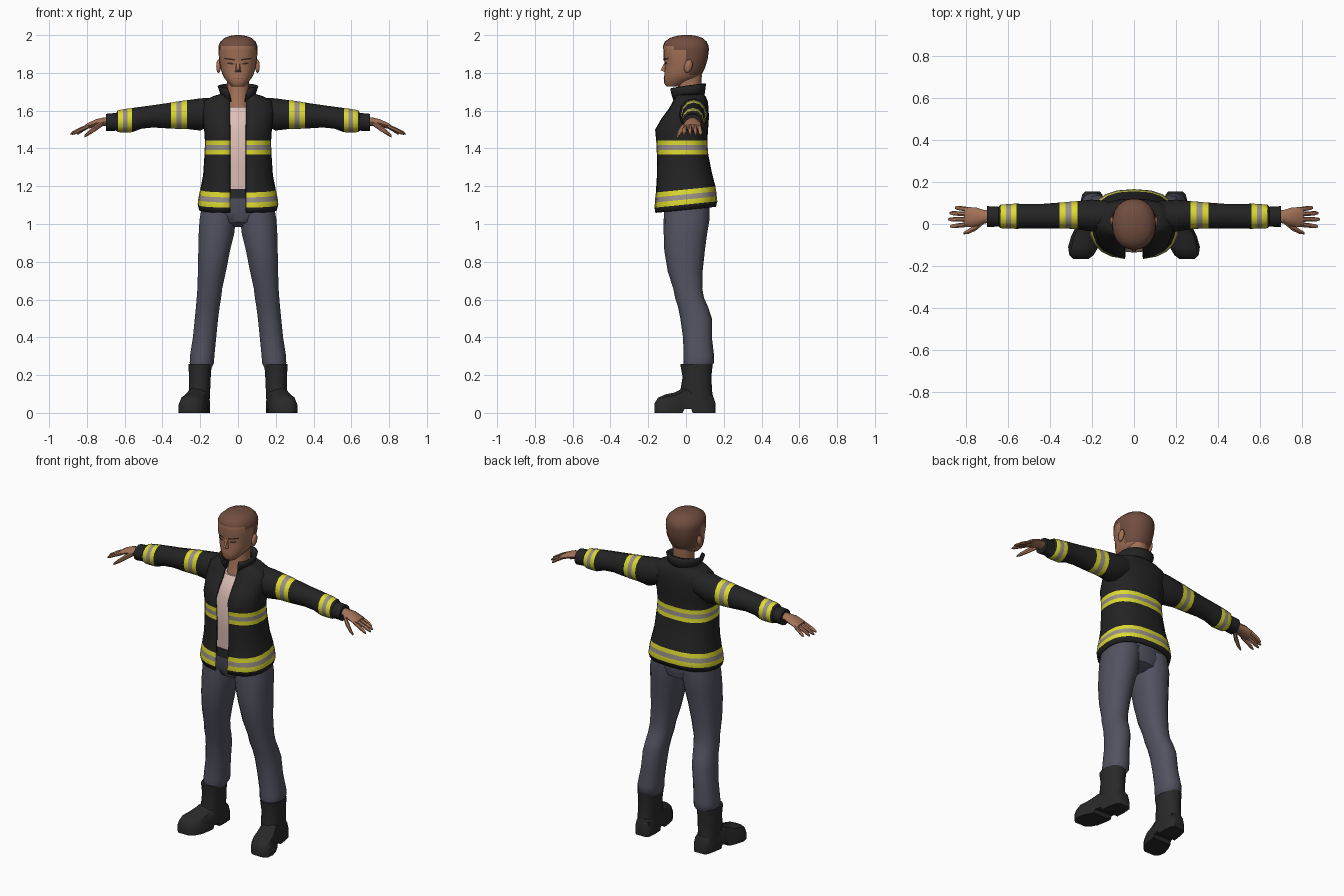
import bpy, bmesh, math


def material(name, rgb):
    m = bpy.data.materials.new(name)
    m.diffuse_color = (*rgb, 1)
    return m


SKIN = material("skin", (0.36, 0.165, 0.095))
HAIR = material("hair", (0.165, 0.075, 0.05))
DARK = material("brow_brown", (0.05, 0.025, 0.018))
COAT = material("coat_black", (0.017, 0.017, 0.018))
YELLOW = material("safety_yellow", (0.72, 0.70, 0.03))
SILVER = material("reflective_grey", (0.32, 0.28, 0.25))
SHIRT = material("shirt_pink", (0.72, 0.52, 0.47))
DENIM = material("trouser_blue", (0.085, 0.085, 0.12))
BOOT = material("boot_black", (0.022, 0.022, 0.023))
# the coat colour is repeated last so the lining can be offset to it
COAT_SET = [COAT, YELLOW, SILVER, COAT]


def spow(v, p):
    return math.copysign(abs(v) ** p, v)


def oval(z, cx, w, f, b, e=2.2, n=16, gap=0.0, shear=0.0):
    """Horizontal rounded ring from front f to back b, optionally open in front."""
    mid, h = (f + b) / 2, (b - f) / 2
    t0 = math.asin((gap / w) ** (e / 2)) if gap else 0
    count = n + 1 if gap else n
    pts = []
    for i in range(count):
        t = t0 + (2 * math.pi - 2 * t0) * i / n
        y = mid - h * spow(math.cos(t), 2 / e)
        pts.append((cx + w * spow(math.sin(t), 2 / e), y, z + shear * y))
    return pts


def cross(x, cy, ry, cz, rz, n=10):
    """Upright oval ring facing along x."""
    return [(x, cy + ry * math.cos(2 * math.pi * i / n),
             cz + rz * math.sin(2 * math.pi * i / n)) for i in range(n)]


def finish(name, bm, mats, mirror=False, solid=0.0, angle=42):
    for f in bm.faces:
        f.smooth = True
    for e in bm.edges:
        e.smooth = e.calc_face_angle(0) < math.radians(angle)
    me = bpy.data.meshes.new(name)
    bm.to_mesh(me)
    bm.free()
    for m in mats:
        me.materials.append(m)
    ob = bpy.data.objects.new(name, me)
    bpy.context.scene.collection.objects.link(ob)
    if solid:
        s = ob.modifiers.new("thickness", 'SOLIDIFY')
        s.thickness, s.offset, s.material_offset = solid, -1, 3
    if mirror:
        ob.modifiers.new("mirror", 'MIRROR')
    return ob


def loft(name, rings, mats, bands=None, closed=True, rule=None, **kw):
    """Skin a list of rings; bands maps a ring index to a material index."""
    bm = bmesh.new()
    vs = [[bm.verts.new(p) for p in r] for r in rings]
    n = len(rings[0])
    for k in range(len(vs) - 1):
        a, b = vs[k], vs[k + 1]
        for i in range(n if closed else n - 1):
            j = (i + 1) % n
            f = bm.faces.new((a[i], a[j], b[j], b[i]))
            f.material_index = (bands or {}).get(k, 0)
    if closed:
        bm.faces.new(vs[0])
        bm.faces.new(vs[-1])
        bmesh.ops.recalc_face_normals(bm, faces=bm.faces)
    if rule:
        for f in bm.faces:
            f.material_index = rule(f.calc_center_median())
    return finish(name, bm, mats, **kw)


# ---- head: z, half width, front, back
HEAD = [(1.728, .032, -.103, -.03), (1.745, .05, -.116, .0), (1.772, .072, -.116, .066),
        (1.79, .082, -.115, .082), (1.82, .091, -.114, .098), (1.85, .097, -.112, .108),
        (1.878, .101, -.119, .116), (1.922, .104, -.12, .121), (1.942, .103, -.122, .12),
        (1.965, .094, -.113, .11), (1.985, .072, -.085, .088), (1.996, .042, -.05, .055),
        (2.0, .014, -.02, .025)]


def hair_rule(c):
    if c.y < -.055:
        line = 1.942
    elif c.y < -.01:
        line = 1.922
    elif c.y < .02:
        line = 1.85
    else:
        line = 1.79
    return 1 if c.z > line else 0


loft("head", [oval(z, 0, w, f, b, n=24) for z, w, f, b in HEAD], [SKIN, HAIR], rule=hair_rule)


def face_point(x, z):
    for lo, hi in zip(HEAD, HEAD[1:]):
        if lo[0] <= z <= hi[0]:
            t = (z - lo[0]) / (hi[0] - lo[0])
            w, f, b = (lo[i] + (hi[i] - lo[i]) * t for i in (1, 2, 3))
            return (x, (f + b) / 2 - (b - f) / 2 * (1 - (x / w) ** 2.2) ** (1 / 2.2) - .004, z)


def face_plate(name, x0, x1, z0, z1, rise, mat):
    bm = bmesh.new()
    cols = []
    for i in range(5):
        t = i / 4
        x = x0 + (x1 - x0) * t
        cols.append([bm.verts.new(face_point(x, z + rise * t)) for z in (z0, z1)])
    for a, b in zip(cols, cols[1:]):
        bm.faces.new((a[0], b[0], b[1], a[1]))
    finish(name, bm, [mat], mirror=True)


face_plate("eyebrow", .016, .072, 1.865, 1.873, .008, DARK)
face_plate("eye", .025, .056, 1.844, 1.853, .003, DARK)
face_plate("mouth", .001, .026, 1.768, 1.771, 0, HAIR)

# nose wedge
bm = bmesh.new()
v = [bm.verts.new(p) for p in [(-.008, -.108, 1.865), (.008, -.108, 1.865), (.018, -.108, 1.802),
                               (-.018, -.108, 1.802), (-.006, -.134, 1.814), (.006, -.134, 1.814)]]
for q in [(0, 1, 5, 4), (1, 2, 5), (0, 4, 3), (3, 4, 5, 2), (0, 3, 2, 1)]:
    bm.faces.new([v[i] for i in q])
bmesh.ops.recalc_face_normals(bm, faces=bm.faces)
finish("nose", bm, [SKIN])

# ears
bm = bmesh.new()
bmesh.ops.create_uvsphere(bm, u_segments=10, v_segments=6, radius=1)
for p in bm.verts:
    p.co = (.103 + .013 * p.co.x, .012 + .022 * p.co.y + .006 * p.co.z, 1.835 + .036 * p.co.z)
finish("ear", bm, [SKIN], mirror=True)

# ---- neck, shirt, belt
loft("neck", [oval(z, 0, w, f, b) for z, w, f, b in [
    (1.58, .062, -.072, .06), (1.64, .06, -.056, .07), (1.70, .056, -.042, .08),
    (1.79, .06, -.04, .084)]], [SKIN])
loft("shirt", [oval(z, 0, w, f, b, 2.5) for z, w, f, b in [
    (1.15, .15, -.12, .10), (1.30, .15, -.126, .09), (1.50, .15, -.136, .09),
    (1.58, .13, -.098, .085), (1.62, .08, -.07, .07)]], [SHIRT])
loft("belt", [oval(z, 0, .183, -.128, .118, 2.5) for z in (1.135, 1.185)], [BOOT])

# ---- coat body: open front, hem lower in front, reflective bands
BODY = [(1.075, .207, -.163, .158), (1.103, .214, -.168, .166), (1.13, .211, -.166, .163),
        (1.157, .206, -.164, .160), (1.183, .200, -.161, .156), (1.26, .185, -.156, .138),
        (1.368, .178, -.156, .118), (1.393, .177, -.157, .116), (1.418, .176, -.158, .114),
        (1.443, .176, -.160, .113), (1.50, .180, -.165, .117), (1.56, .188, -.130, .121),
        (1.61, .193, -.092, .120), (1.65, .183, -.070, .115), (1.676, .135, -.062, .104),
        (1.69, .088, -.058, .092)]
BANDS = {1: 1, 2: 2, 3: 1, 6: 1, 7: 2, 8: 1}
loft("coat_body", [oval(z, 0, w, f, b, 2.5, 20, gap=.043,
                        shear=.1 * min(1, max(0, (1.36 - z) / .17))) for z, w, f, b in BODY],
     COAT_SET, BANDS, closed=False, solid=.012)
loft("collar", [oval(z, 0, w, f, b, 2.2, 16, gap=g, shear=.14) for z, w, f, b, g in [
    (1.655, .088, -.072, .096, .042), (1.695, .096, -.088, .102, .05),
    (1.728, .108, -.098, .106, .062)]], COAT_SET, closed=False, solid=.012)

# ---- sleeves with bands
SLEEVE = [(.12, .04, .07, 1.60, .07), (.20, .04, .076, 1.58, .085), (.27, .042, .067, 1.579, .076),
          (.298, .042, .065, 1.578, .074), (.326, .041, .063, 1.576, .072),
          (.354, .04, .062, 1.574, .069), (.45, .037, .058, 1.570, .059),
          (.51, .037, .058, 1.563, .058), (.56, .037, .060, 1.550, .064),
          (.585, .037, .059, 1.548, .063), (.61, .036, .058, 1.546, .061),
          (.635, .036, .056, 1.544, .058), (.645, .035, .047, 1.541, .047),
          (.70, .035, .050, 1.537, .046)]
loft("sleeve", [cross(*s, n=12) for s in SLEEVE], COAT_SET,
     {2: 1, 3: 2, 4: 1, 8: 1, 9: 2, 10: 1}, mirror=True)

# ---- hands
loft("palm", [cross(*s) for s in [(.68, .035, .03, 1.541, .026), (.715, .035, .032, 1.541, .023),
                                  (.75, .034, .044, 1.535, .021), (.79, .033, .048, 1.521, .017),
                                  (.808, .033, .046, 1.514, .013)]], [SKIN], mirror=True)
for name, y0, y1, tip in [("little_finger", .069, .078, .853), ("ring_finger", .046, .052, .878),
                          ("middle_finger", .021, .022, .886), ("index_finger", -.003, -.012, .876)]:
    ring = []
    for t, r in [(0, .012), (.5, .0115), (.85, .010), (1, .005)]:
        ring.append(cross(.79 + (tip - .79) * t, y0 + (y1 - y0) * t, r,
                          1.519 - .036 * t - .006 * t * t, r, 7))
    loft(name, ring, [SKIN], mirror=True)
loft("thumb", [cross(*s, n=7) for s in [(.715, .015, .016, 1.534, .016), (.755, -.018, .016, 1.508, .017),
                                        (.79, -.037, .012, 1.482, .013), (.812, -.044, .006, 1.465, .007)]],
     [SKIN], mirror=True)

# ---- trousers
loft("trouser_hips", [oval(z, 0, w, f, b, 2.4) for z, w, f, b in [
    (.985, .05, -.05, .06), (1.01, .13, -.10, .11), (1.06, .192, -.116, .122),
    (1.145, .182, -.122, .115)]], [DENIM])
loft("trouser_leg", [oval(z, cx, w, f, b, 2.3, 14) for z, cx, w, f, b in [
    (.24, .194, .056, -.01, .13), (.265, .191, .066, -.014, .148), (.30, .190, .066, -.012, .149),
    (.40, .177, .063, -.016, .137), (.50, .167, .063, -.030, .137), (.56, .160, .064, -.042, .117),
    (.61, .154, .066, -.058, .095), (.66, .149, .067, -.068, .086), (.75, .138, .076, -.097, .088),
    (.86, .126, .086, -.115, .100), (.95, .114, .096, -.118, .112), (1.02, .108, .098, -.118, .124),
    (1.10, .100, .092, -.116, .124)]], [DENIM], mirror=True)

# ---- boots
loft("boot_shaft", [oval(z, cx, w, f, b, 2.3, 14) for z, cx, w, f, b in [
    (.06, .205, .056, -.03, .145), (.12, .204, .058, -.03, .138), (.19, .202, .059, -.018, .134),
    (.245, .201, .062, -.028, .140), (.258, .201, .062, -.028, .140)]], [BOOT], mirror=True)


def foot_ring(y, cx, w, bot, top):
    half = [(1, bot), (1, bot + .45 * (top - bot)), (.78, bot + .85 * (top - bot)), (.3, top)]
    return ([(cx + w * a, y, z) for a, z in half] +
            [(cx - w * a, y, z) for a, z in reversed(half)])


loft("boot_foot", [foot_ring(*s) for s in [
    (.155, .197, .034, 0, .055), (.140, .199, .048, 0, .10), (.09, .203, .056, 0, .125),
    (.035, .208, .058, 0, .14), (.028, .209, .058, .02, .14), (-.008, .215, .060, .02, .135),
    (-.018, .218, .062, 0, .13), (-.06, .230, .070, 0, .108), (-.11, .242, .072, 0, .098),
    (-.148, .250, .058, 0, .08), (-.167, .253, .036, 0, .05)]], [BOOT], mirror=True)
